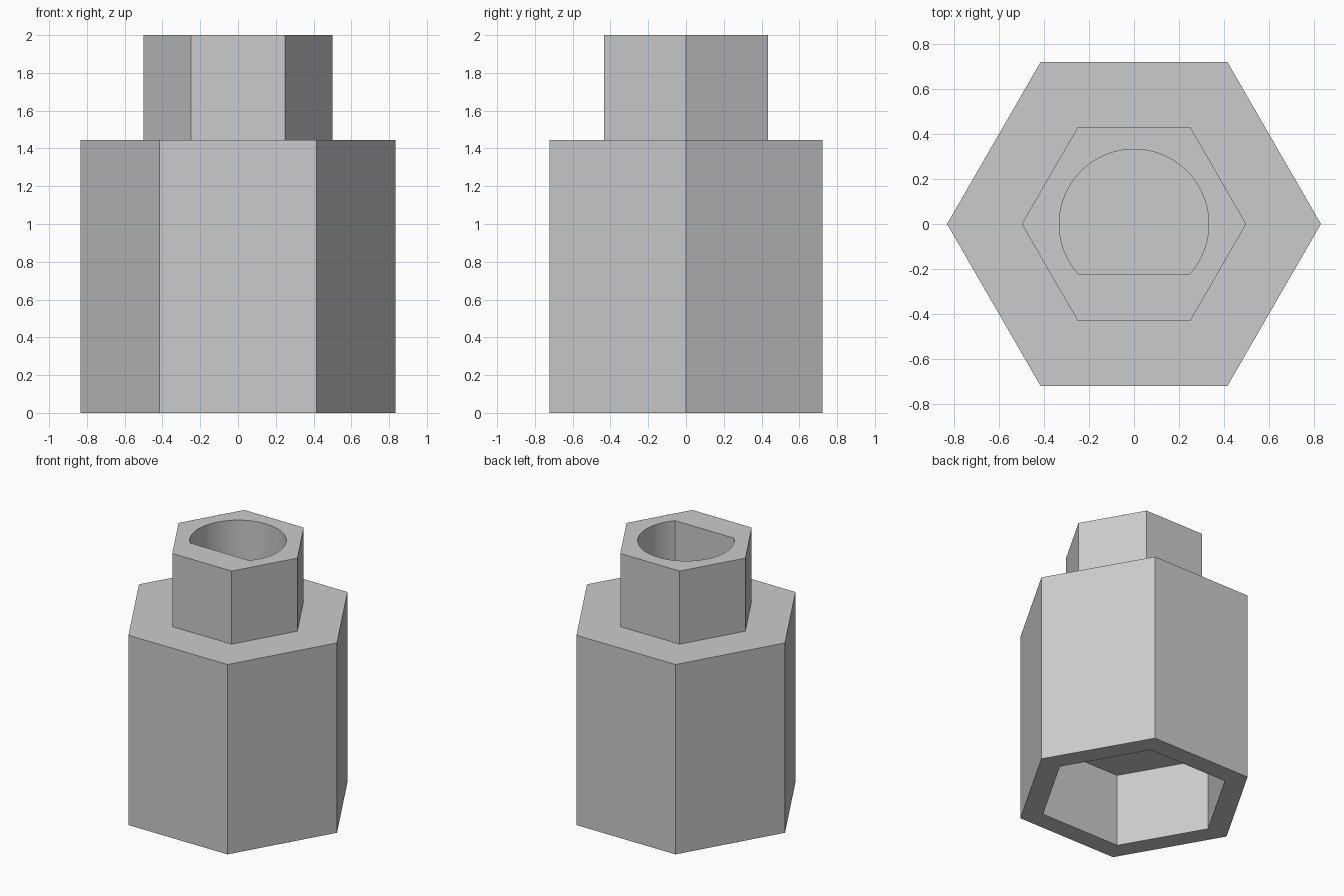
import bpy, bmesh
from math import asin, cos, sin, pi, radians

cube = bpy.data.objects.get("Cube")
if cube:
    bpy.data.objects.remove(cube)

grey = bpy.data.materials.new("plain grey")
grey.use_nodes = True
colour = (0.6, 0.6, 0.6, 1)
grey.diffuse_color = colour
grey.node_tree.nodes["Principled BSDF"].inputs["Base Color"].default_value = colour

BASE_R, NECK_R, SOCKET_R, BORE_R = 0.833, 0.5, 0.667, 0.333
SHOULDER_Z, TOP_Z, SOCKET_Z = 1.444, 2.0, 0.556
FLAT_Y = -0.222
ARC_STEPS = 64

bm = bmesh.new()


def hexagon(radius, z):
    return [bm.verts.new((radius * cos(i * pi / 3), radius * sin(i * pi / 3), z))
            for i in range(6)]


def d_shape(z):
    # Circular arc closed by a flat on the front side
    start = asin(FLAT_Y / BORE_R)
    sweep = pi - 2 * start
    angles = [start + sweep * i / ARC_STEPS for i in range(ARC_STEPS + 1)]
    return [bm.verts.new((BORE_R * cos(a), BORE_R * sin(a), z)) for a in angles]


def bridge(a, b):
    n = len(a)
    for i in range(n):
        j = (i + 1) % n
        bm.faces.new((a[i], a[j], b[j], b[i]))


# Hexagonal socket, stepped hexagonal body and neck
rings = [hexagon(r, z) for r, z in (
    (SOCKET_R, SOCKET_Z), (SOCKET_R, 0), (BASE_R, 0),
    (BASE_R, SHOULDER_Z), (NECK_R, SHOULDER_Z), (NECK_R, TOP_Z))]
bm.faces.new(rings[0])
for lower, upper in zip(rings, rings[1:]):
    bridge(lower, upper)

# D-shaped bore with a thin floor above the socket
rim, floor = d_shape(TOP_Z), d_shape(SOCKET_Z + 0.002)
bridge(rim, floor)
bm.faces.new(floor)

# Flat top around the bore
top_edges = [bm.edges.get((ring[i - 1], ring[i]))
             for ring in (rings[-1], rim) for i in range(len(ring))]
bmesh.ops.triangle_fill(bm, edges=top_edges, use_beauty=True, normal=(0, 0, 1))
bmesh.ops.recalc_face_normals(bm, faces=bm.faces[:])

mesh = bpy.data.meshes.new("hex_socket_adapter")
bm.to_mesh(mesh)
bm.free()
mesh.materials.append(grey)
adapter = bpy.data.objects.new("hex_socket_adapter", mesh)
bpy.context.collection.objects.link(adapter)

# Smooth bore wall, sharp corners
bpy.ops.object.select_all(action="DESELECT")
adapter.select_set(True)
bpy.context.view_layer.objects.active = adapter
bpy.ops.object.shade_smooth_by_angle(angle=radians(30))
